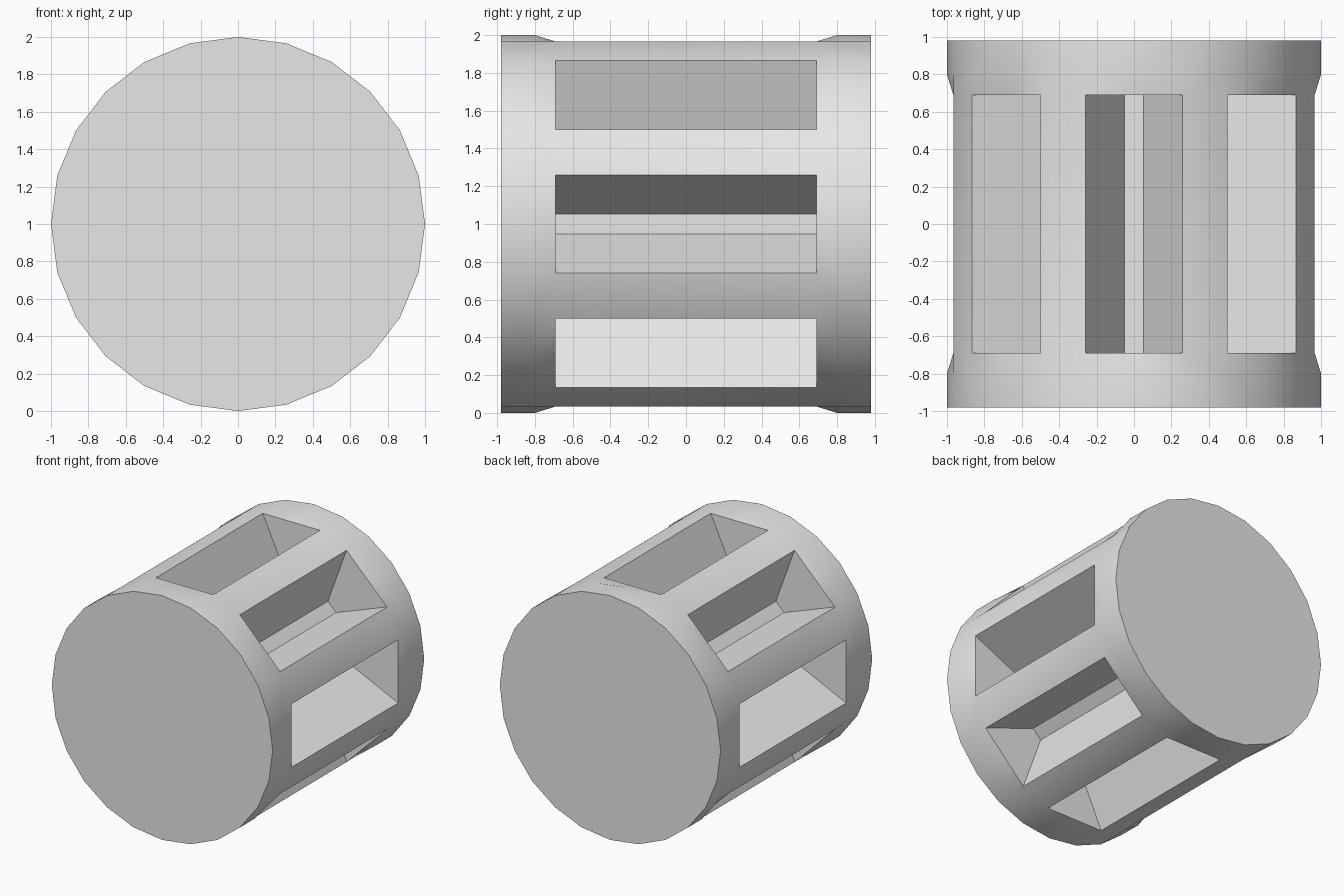
import bpy, bmesh
from math import sin, cos, pi, radians

cube = bpy.data.objects.get("Cube")
if cube:
    bpy.data.objects.remove(cube)

SIDES, SLOTS = 24, 8
RADIUS, HALF = 1.0, 0.98            # drum radius and half length
RIM_Y, SLOT_Y = 0.8, 0.69           # inner edge of rim, end of slots
FLOOR_R, FLOOR_W = 0.52, 0.052      # slot floor distance and half width
STEP = 2 * pi / SIDES

grey = bpy.data.materials.new("light grey")
grey.use_nodes = True
grey.diffuse_color = (0.8, 0.8, 0.8, 1)
grey.node_tree.nodes["Principled BSDF"].inputs["Base Color"].default_value = (0.8, 0.8, 0.8, 1)

bm = bmesh.new()


def point(angle, radial, tangent, y):
    """Vertex at a radial and tangential offset around the drum axis."""
    x = radial * cos(angle) - tangent * sin(angle)
    z = radial * sin(angle) + tangent * cos(angle)
    return bm.verts.new((x, y, z + RADIUS))


def ring(y, flattened=False):
    """Rim ring; a flattened ring is straight across each slot mouth."""
    return [point(i * STEP, RADIUS * cos(STEP) if flattened and i % 3 == 0 else RADIUS, 0, y)
            for i in range(SIDES)]


def bridge(a, b):
    for i in range(len(a)):
        j = (i + 1) % len(a)
        bm.faces.new((a[i], a[j], b[j], b[i]))


# Rims and end caps
mouths = []
for side in (-1, 1):
    end, shoulder, mouth = ring(side * HALF), ring(side * RIM_Y), ring(side * SLOT_Y, True)
    bm.faces.new(end)
    bridge(end, shoulder)
    bridge(shoulder, mouth)
    mouths.append(mouth)
front, back = mouths

# Ribs and the tapered slots between them
for s in range(SLOTS):
    i = s * 3
    lo, hi, after = (i - 1) % SIDES, i + 1, (i + 2) % SIDES
    bm.faces.new((front[hi], front[after], back[after], back[hi]))
    floors = [[point(i * STEP, FLOOR_R, t, y) for t in (-FLOOR_W, FLOOR_W)]
              for y in (-SLOT_Y, SLOT_Y)]
    (f_lo, f_hi), (b_lo, b_hi) = floors
    bm.faces.new((front[lo], f_lo, b_lo, back[lo]))
    bm.faces.new((f_lo, f_hi, b_hi, b_lo))
    bm.faces.new((f_hi, front[hi], back[hi], b_hi))
    for mouth, (a, b) in zip(mouths, floors):
        bm.faces.new((mouth[lo], mouth[i], mouth[hi], b, a))

bmesh.ops.recalc_face_normals(bm, faces=bm.faces)
mesh = bpy.data.meshes.new("slotted_drum")
bm.to_mesh(mesh)
bm.free()
mesh.materials.append(grey)
drum = bpy.data.objects.new("slotted_drum", mesh)
bpy.context.collection.objects.link(drum)

bpy.ops.object.select_all(action="DESELECT")
drum.select_set(True)
bpy.context.view_layer.objects.active = drum
bpy.ops.object.shade_smooth_by_angle(angle=radians(30))
